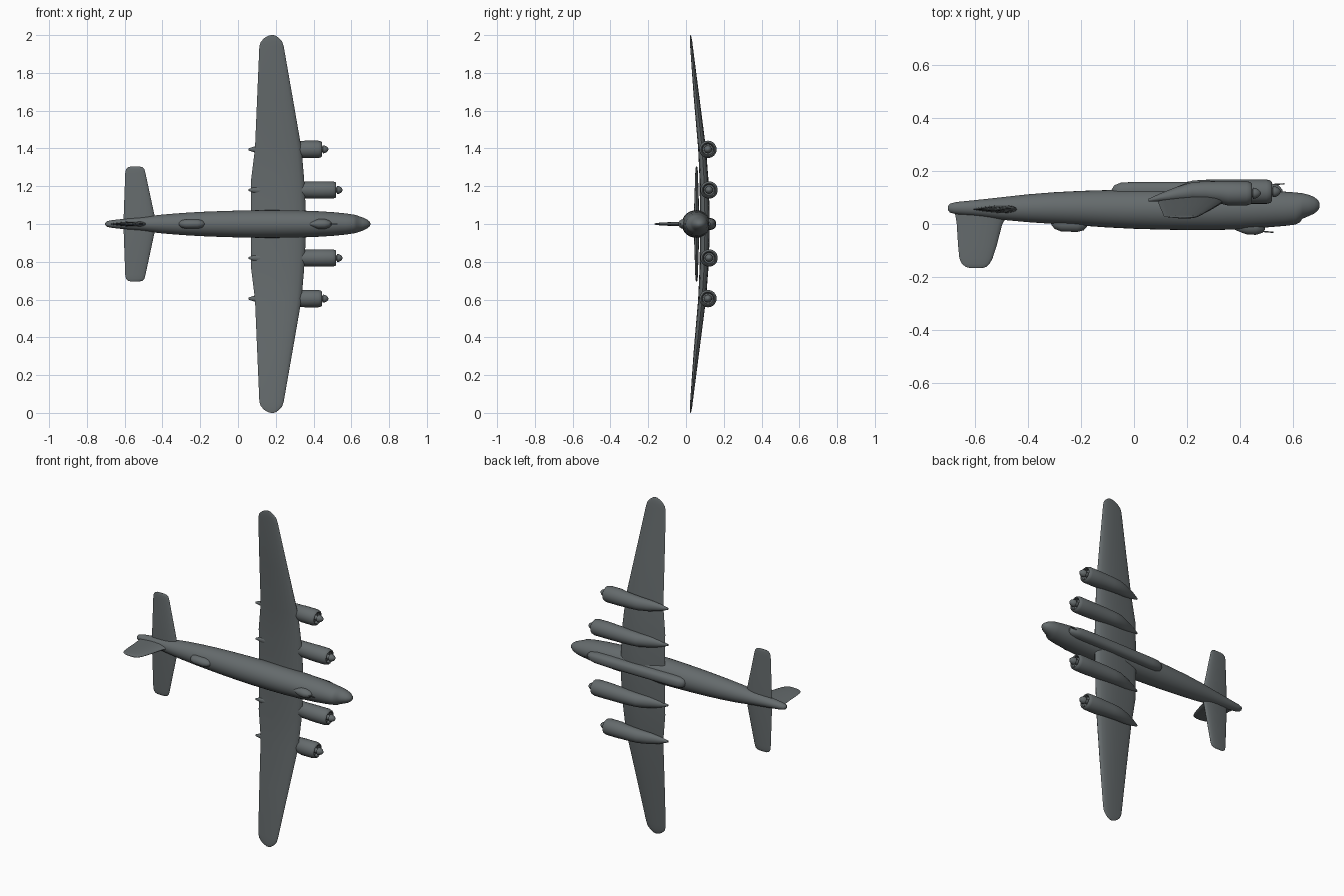
import bpy, bmesh, math

grey = bpy.data.materials.new("slate grey")
grey.diffuse_color = (0.13, 0.147, 0.152, 1)
ZC = 1.0  # aircraft centre line; nose points to +x, aircraft top faces -y


def loft(name, rings, angle=40):
    """Skin a list of equal-length point rings and cap both ends."""
    bm = bmesh.new()
    vs = [[bm.verts.new(p) for p in r] for r in rings]
    n = len(rings[0])
    for a, b in zip(vs, vs[1:]):
        for i in range(n):
            bm.faces.new((a[i], a[(i + 1) % n], b[(i + 1) % n], b[i]))
    bm.faces.new(vs[0])
    bm.faces.new(vs[-1])
    bmesh.ops.recalc_face_normals(bm, faces=bm.faces)
    me = bpy.data.meshes.new(name)
    bm.to_mesh(me)
    bm.free()
    ob = bpy.data.objects.new(name, me)
    bpy.context.collection.objects.link(ob)
    me.materials.append(grey)
    bpy.ops.object.select_all(action='DESELECT')
    ob.select_set(True)
    bpy.context.view_layer.objects.active = ob
    bpy.ops.object.shade_smooth_by_angle(angle=math.radians(angle))
    return ob


def body(name, stations, z=0.0, n=24, power=1.0, angle=40):
    """Stations along x: (x, y top side, y belly side, half width)."""
    def sp(v):
        return math.copysign(abs(v) ** power, v)
    rings = []
    for x, y0, y1, w in stations:
        rings.append([(x, (y0 + y1) / 2 + (y1 - y0) / 2 * sp(math.cos(2 * math.pi * i / n)),
                       ZC + z + w * sp(math.sin(2 * math.pi * i / n))) for i in range(n)])
    return loft(name, rings, angle)


def foil(x0, x1, th, n=20):
    """Aerofoil section from trailing edge x0 to leading edge x1: (x, offset)."""
    out = []
    for i in range(n):
        t = 2 * math.pi * i / n
        u = (1 + math.cos(t)) / 2
        out.append((x0 + (x1 - x0) * u, 0.69 * th * math.sin(t) * (0.35 + 0.65 * u)))
    return out


def span(name, half):
    """Surface mirrored about the centre line: (z, trailing x, leading x, y, thickness)."""
    full = [(-z, *r) for z, *r in reversed(half)] + half[1:]
    return loft(name, [[(x, y + d, ZC + z) for x, d in foil(a, b, th)]
                       for z, a, b, y, th in full], 50)


# Fuselage with stepped windscreen
body("fuselage", [
    (-0.703, 0.054, 0.066, 0.006), (-0.695, 0.043, 0.077, 0.014), (-0.67, 0.037, 0.083, 0.02),
    (-0.6, 0.03, 0.09, 0.028), (-0.5, 0.016, 0.101, 0.038), (-0.4, 0.007, 0.112, 0.05),
    (-0.3, 0.0, 0.12, 0.058), (-0.2, -0.006, 0.125, 0.064), (-0.1, -0.013, 0.128, 0.068),
    (0.0, -0.018, 0.13, 0.071), (0.1, -0.021, 0.131, 0.073), (0.2, -0.023, 0.131, 0.073),
    (0.3, -0.023, 0.131, 0.072), (0.4, -0.02, 0.13, 0.069), (0.5, -0.013, 0.127, 0.063),
    (0.57, -0.007, 0.122, 0.056), (0.61, -0.002, 0.119, 0.05), (0.626, 0.006, 0.117, 0.047),
    (0.636, 0.02, 0.116, 0.043), (0.66, 0.03, 0.11, 0.035), (0.68, 0.039, 0.102, 0.026),
    (0.695, 0.052, 0.09, 0.015), (0.701, 0.065, 0.077, 0.005)], n=32)

# Belly gondola
body("belly_gondola", [
    (-0.085, 0.1, 0.128, 0.008), (-0.075, 0.09, 0.146, 0.022), (-0.05, 0.08, 0.156, 0.03),
    (0.0, 0.08, 0.159, 0.032), (0.42, 0.08, 0.16, 0.032), (0.5, 0.08, 0.157, 0.03),
    (0.545, 0.085, 0.147, 0.022), (0.56, 0.095, 0.13, 0.01)], power=0.8)

# Upper gun positions
body("rear_turret", [
    (-0.312, -0.003, 0.02, 0.008), (-0.3, -0.018, 0.03, 0.019), (-0.275, -0.028, 0.03, 0.025),
    (-0.215, -0.03, 0.03, 0.025), (-0.19, -0.024, 0.03, 0.02), (-0.178, -0.01, 0.02, 0.008)])
body("front_turret", [
    (0.365, -0.015, 0.01, 0.003), (0.4, -0.03, 0.02, 0.018), (0.425, -0.039, 0.02, 0.026),
    (0.46, -0.041, 0.02, 0.026), (0.485, -0.033, 0.02, 0.018), (0.495, -0.02, 0.01, 0.008)])
body("upper_gun", [(0.48, -0.03, -0.025, 0.0025), (0.527, -0.034, -0.029, 0.0025)], n=8)
body("lower_gun", [(0.53, 0.147, 0.152, 0.0025), (0.568, 0.149, 0.154, 0.0025)], n=8)

# Main wing and tailplane
span("main_wing", [
    (0, 0.07, 0.36, 0.1, 0.052), (0.09, 0.07, 0.358, 0.099, 0.05),
    (0.24, 0.07, 0.35, 0.095, 0.046), (0.4, 0.09, 0.336, 0.085, 0.041),
    (0.66, 0.101, 0.291, 0.057, 0.03), (0.94, 0.113, 0.242, 0.029, 0.014),
    (0.965, 0.121, 0.234, 0.027, 0.012), (0.985, 0.14, 0.216, 0.025, 0.009),
    (0.996, 0.16, 0.2, 0.024, 0.005), (1.0, 0.174, 0.188, 0.023, 0.002)])
span("tailplane", [
    (0, -0.608, -0.435, 0.056, 0.03), (0.05, -0.605, -0.443, 0.056, 0.028),
    (0.27, -0.597, -0.49, 0.056, 0.014), (0.29, -0.593, -0.496, 0.056, 0.011),
    (0.3, -0.583, -0.505, 0.056, 0.008), (0.304, -0.57, -0.52, 0.056, 0.003)])

# Tail fin: sections stacked along -y
loft("tail_fin", [[(x, y, ZC + d) for x, d in foil(a, b, th)] for y, a, b, th in [
    (0.06, -0.68, -0.46, 0.032), (0.02, -0.672, -0.485, 0.028), (0.0, -0.669, -0.497, 0.026),
    (-0.08, -0.664, -0.518, 0.02), (-0.13, -0.659, -0.534, 0.015), (-0.15, -0.65, -0.545, 0.012),
    (-0.162, -0.635, -0.557, 0.008), (-0.167, -0.615, -0.575, 0.003)]], 50)

# Four engines: nacelle with hollow cowl lip, plus spinner
for pos, z, front, cy in (("inner", 0.18, 0.52, 0.122), ("outer", 0.395, 0.445, 0.116)):
    for side, s in (("upper", 1), ("lower", -1)):
        r = 0.046
        body(f"{pos}_nacelle_{side}", [
            (0.055, 0.085, 0.095, 0.005), (0.1, 0.085, 0.116, 0.02), (0.16, 0.085, 0.14, 0.032),
            (0.22, 0.086, cy + 0.042, 0.038), (0.27, 0.084, cy + 0.045, 0.041),
            (0.32, cy - 0.038, cy + r, 0.043), (front - 0.09, cy - r, cy + r, r),
            (front - 0.02, cy - r, cy + r, r), (front - 0.005, cy - 0.042, cy + 0.042, 0.042),
            (front, cy - 0.036, cy + 0.036, 0.036), (front - 0.004, cy - 0.031, cy + 0.031, 0.031),
            (front - 0.02, cy - 0.028, cy + 0.028, 0.028)], z * s)
        body(f"{pos}_spinner_{side}", [
            (front + dx, cy - k, cy + k, k) for dx, k in
            ((-0.03, 0.014), (0.002, 0.014), (0.004, 0.021), (0.014, 0.02),
             (0.024, 0.015), (0.031, 0.008), (0.034, 0.002))], z * s, n=16)
